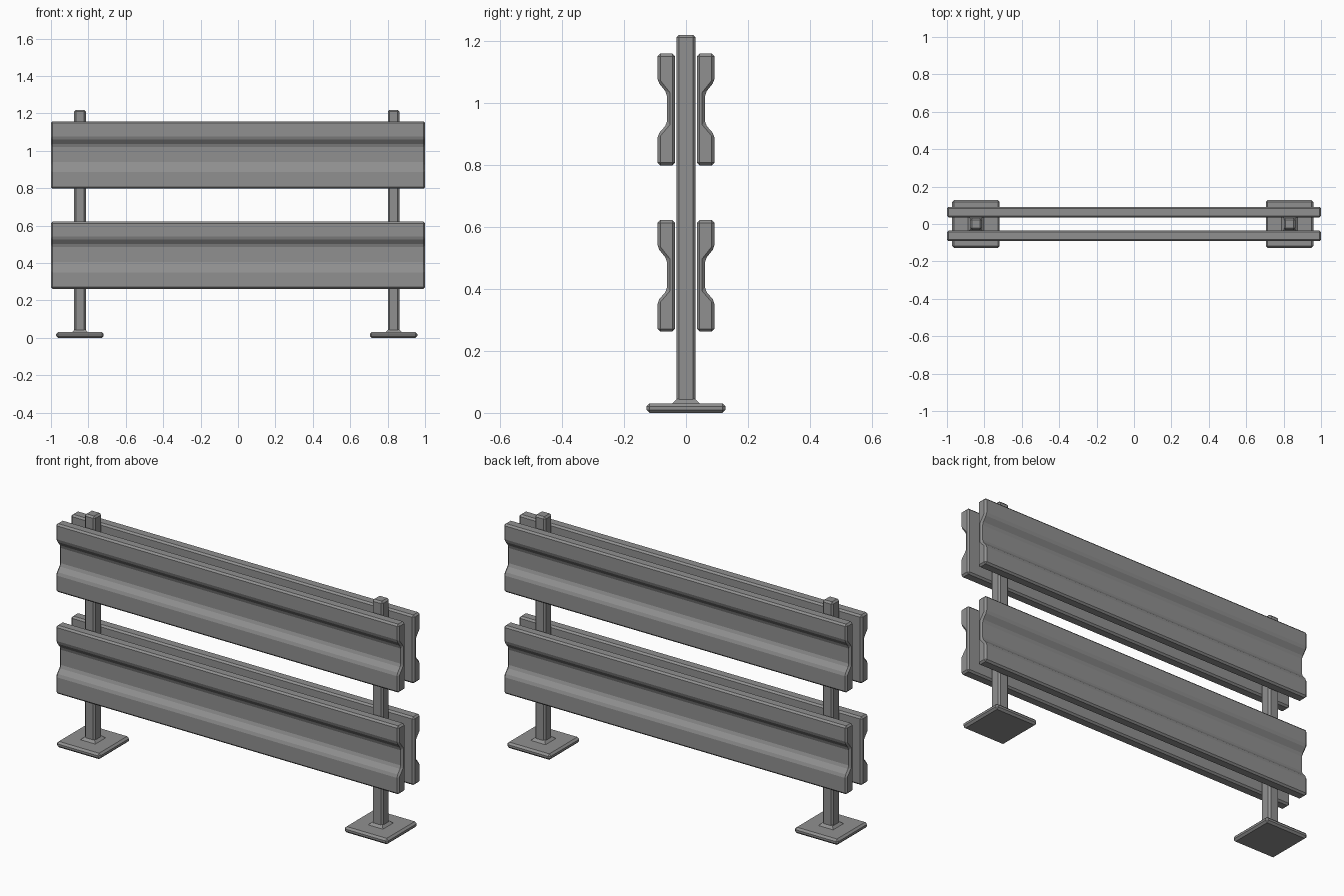
import bpy, bmesh

if "Cube" in bpy.data.objects:
    bpy.data.objects.remove(bpy.data.objects["Cube"])

steel = bpy.data.materials.new("grey steel")
steel.diffuse_color = (0.28, 0.28, 0.28, 1)
steel.use_nodes = True
steel.node_tree.nodes["Principled BSDF"].inputs["Base Color"].default_value = steel.diffuse_color


def finish(bm, name, bevel):
    bmesh.ops.recalc_face_normals(bm, faces=bm.faces)
    me = bpy.data.meshes.new(name)
    bm.to_mesh(me)
    bm.free()
    me.materials.append(steel)
    ob = bpy.data.objects.new(name, me)
    bpy.context.collection.objects.link(ob)
    if bevel:
        m = ob.modifiers.new("Bevel", 'BEVEL')
        m.width = bevel
        m.segments = 1
        m.limit_method = 'ANGLE'
    return ob


def prism(name, rings, bevel):
    """Closed solid through a list of equal-length vertex rings."""
    bm = bmesh.new()
    vs = [[bm.verts.new(p) for p in r] for r in rings]
    n = len(vs[0])
    for a, b in zip(vs, vs[1:]):
        for i in range(n):
            j = (i + 1) % n
            bm.faces.new((a[i], a[j], b[j], b[i]))
    bm.faces.new(vs[0])
    bm.faces.new(vs[-1])
    return finish(bm, name, bevel)


def square(cx, h, z):
    return [(cx - h, -h, z), (cx + h, -h, z), (cx + h, h, z), (cx - h, h, z)]


# Rail cross-section: distance from centre plane, height above rail bottom
profile = [(0.035, 0), (0.092, 0), (0.092, 0.098), (0.061, 0.134),
           (0.061, 0.232), (0.092, 0.271), (0.092, 0.36), (0.035, 0.36)]

# Four rails, two heights on both sides
for level, z0 in (("lower", 0.262), ("upper", 0.798)):
    for side, s in (("front", -1), ("back", 1)):
        rings = [[(x, s * y, z0 + z) for y, z in profile] for x in (-1, 1)]
        prism(f"{level}_{side}_rail", rings, 0.009)

# Posts, weld collars and foot plates
for side, x in (("left", -0.845), ("right", 0.832)):
    prism(f"{side}_post", [square(x, 0.031, 0.02), square(x, 0.031, 1.219)], 0.009)
    prism(f"{side}_collar", [square(x, 0.043, 0.028), square(x, 0.043, 0.031),
                             square(x, 0.029, 0.045)], 0)
    prism(f"{side}_foot_plate", [square(x, 0.127, 0), square(x, 0.127, 0.031)], 0.01)
